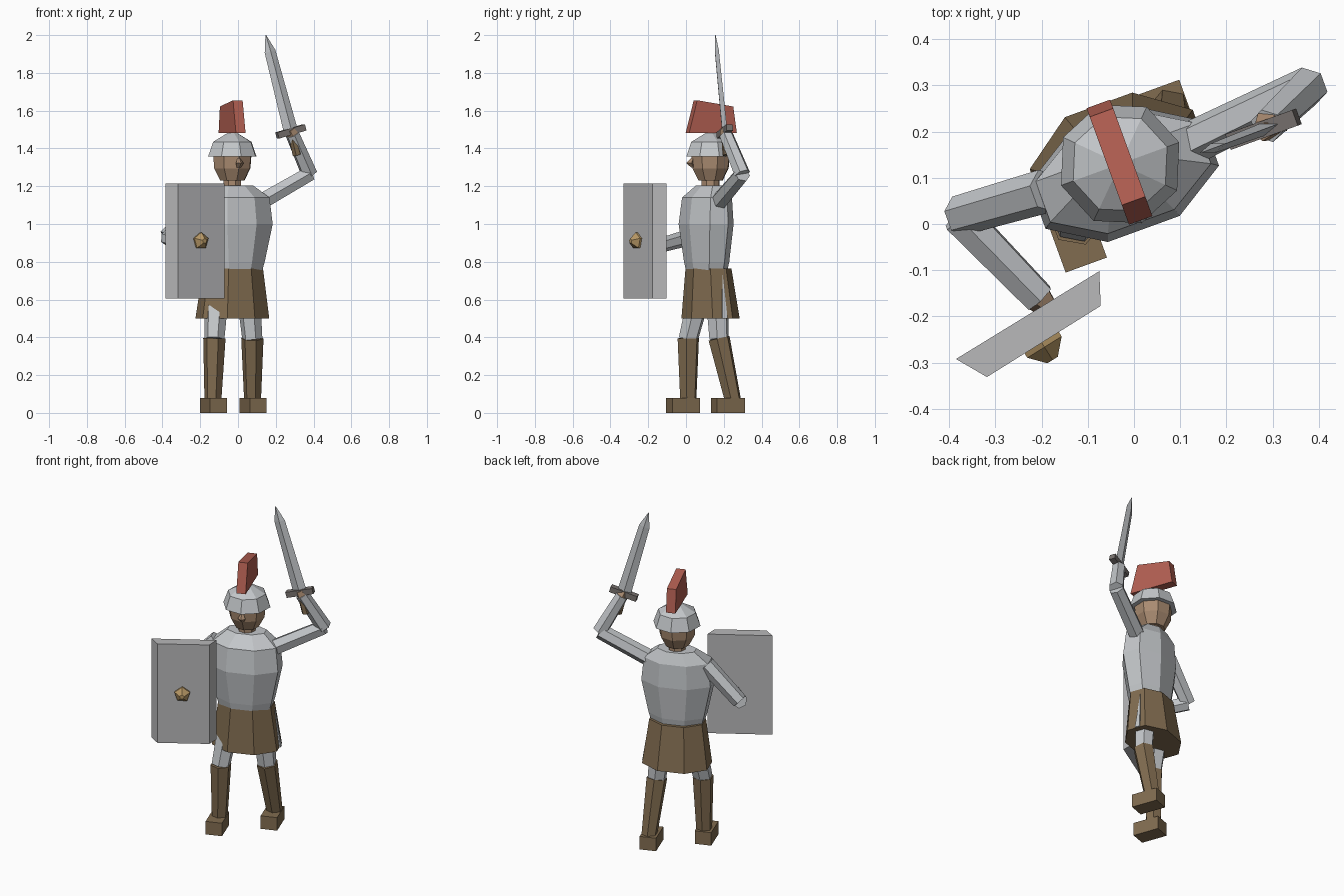
import bpy, bmesh, math
from mathutils import Vector, Matrix

if "Cube" in bpy.data.objects:
    bpy.data.objects.remove(bpy.data.objects["Cube"])

# Colours
def mat(name, r, g, b):
    m = bpy.data.materials.new(name)
    m.diffuse_color = (r, g, b, 1)
    m.use_nodes = True
    m.node_tree.nodes["Principled BSDF"].inputs["Base Color"].default_value = m.diffuse_color
    return m

STEEL = mat("steel", .55, .57, .59)
PLATE = mat("shield grey", .48, .48, .49)
BROWN = mat("leather brown", .22, .15, .08)
SKIN = mat("skin", .40, .26, .165)
RED = mat("crest red", .45, .115, .085)
GOLD = mat("gold", .47, .31, .13)
DARK = mat("dark iron", .19, .17, .16)

# Body frame: the figure is turned 20 degrees; local -y is its front
BODY = Matrix.Translation((-.03, .13, 0)) @ Matrix.Rotation(math.radians(20), 4, 'Z')

def finish(name, bm, m, matrix=None):
    bmesh.ops.recalc_face_normals(bm, faces=bm.faces)
    me = bpy.data.meshes.new(name)
    bm.to_mesh(me)
    bm.free()
    me.materials.append(m)
    if matrix is not None:
        me.transform(matrix)
    ob = bpy.data.objects.new(name, me)
    bpy.context.collection.objects.link(ob)
    return ob

def loft(name, loops, m, matrix=None):
    """Skin a list of equal-length point loops and cap both ends."""
    bm = bmesh.new()
    vs = [[bm.verts.new(p) for p in lp] for lp in loops]
    n = len(vs[0])
    for a, b in zip(vs, vs[1:]):
        for i in range(n):
            j = (i + 1) % n
            bm.faces.new((a[i], a[j], b[j], b[i]))
    bm.faces.new(vs[0])
    bm.faces.new(vs[-1])
    return finish(name, bm, m, matrix)

def turned(name, rings, m, n=8, offset=0.0, matrix=BODY):
    """rings: (z, half width, half depth, shift forward)"""
    loops = []
    for z, a, b, c in rings:
        ang = [2 * math.pi * (i + offset) / n for i in range(n)]
        loops.append([(a * math.cos(t), b * math.sin(t) - c, z) for t in ang])
    return loft(name, loops, m, matrix)

def frame(origin, axis, side=(.94, .342, 0)):
    """Matrix with z along axis and x as near as possible to side."""
    z = Vector(axis).normalized()
    x = Vector(side)
    x = (x - z * x.dot(z)).normalized()
    y = z.cross(x)
    r = Matrix((x, y, z)).transposed().to_4x4()
    return Matrix.Translation(origin) @ r

def limb(name, p, q, r1, r2, m, n=6):
    p, q = Vector(p), Vector(q)
    d = q - p
    return turned(name, [(0, r1, r1, 0), (d.length, r2, r2, 0)], m, n, .5, frame(p, d))

def box(name, size, m, matrix):
    bm = bmesh.new()
    bmesh.ops.create_cube(bm, size=1)
    bmesh.ops.scale(bm, vec=size, verts=bm.verts)
    return finish(name, bm, m, matrix)

# Breastplate and skirt
turned("torso", [(.755, .158, .103, .022), (.80, .172, .112, .022), (1.0, .216, .135, .025),
                 (1.14, .200, .122, .02), (1.205, .115, .070, .0)], STEEL, offset=.5)
turned("skirt", [(.50, .203, .147, 0), (.765, .165, .115, .012)], BROWN, offset=.5)

# Small side slit on the skirt
loft("skirt_side_panel", [[(x + dx, y, z) for x, y, z in
     ((.157, .01, .73), (.191, -.005, .502), (.191, .025, .502))] for dx in (-.004, .004)],
     STEEL, BODY)

# Neck, head, nose
turned("neck", [(1.18, .05, .05, 0), (1.25, .05, .05, 0)], SKIN)
turned("head", [(1.23, .068, .068, 0), (1.295, .102, .102, 0), (1.37, .108, .108, 0)], SKIN)
turned("nose", [(1.30, .012, .010, .10), (1.322, .022, .022, .115), (1.35, .006, .008, .10)],
       SKIN, n=4)

# Helmet and crest
turned("helmet", [(1.358, .136, .136, 0), (1.435, .108, .108, 0), (1.495, .004, .004, 0)], STEEL)
crest = [(-.13, 1.483), (-.085, 1.655), (.118, 1.622), (.138, 1.483)]
loft("crest", [[(x, y, z) for y, z in crest] for x in (-.027, .027)], RED, BODY)

# Legs: hip, knee, ankle, foot centre
for side, hip, knee, ankle, foot in (
        ("left", (.045, .157, .74), (.076, .175, .39), (.077, .25, .06), (.08, .222, .04)),
        ("right", (-.105, .10, .74), (-.125, .012, .39), (-.133, .012, .06), (-.13, -.015, .04))):
    limb(side + "_thigh", hip, knee, .068, .054, STEEL)
    limb(side + "_shin", Vector(knee) + Vector((0, 0, .005)), ankle, .060, .045, BROWN)
    box(side + "_foot", (.095, .157, .08), BROWN,
        Matrix.Translation(foot) @ Matrix.Rotation(math.radians(20), 4, 'Z'))

# Arms: shoulder, elbow, wrist
for side, sh, el, wr in (
        ("left", (.135, .18, 1.125), (.378, .298, 1.265), (.288, .212, 1.475)),
        ("right", (-.19, .072, 1.125), (-.378, .018, .93), (-.205, -.16, .88))):
    limb(side + "_upper_arm", sh, el, .048, .044, STEEL)
    limb(side + "_forearm", el, wr, .044, .038, STEEL)
    d = (Vector(wr) - Vector(el)).normalized()
    limb(side + "_hand", wr, Vector(wr) + d * .03, .034, .024, SKIN, 5)

# Sword: grip, guard, diamond-section blade
blade_axis = Vector((-.133, -.05, .51))
S = frame((.28, .205, 1.49), blade_axis)
turned("sword_grip", [(-.13, .024, .024, 0), (.0, .02, .02, 0)], BROWN, 6, 0, S)
box("sword_guard", (.16, .036, .034), DARK, S)
turned("sword_blade", [(.0, .040, .014, 0), (.44, .031, .011, 0), (.53, .002, .002, 0)],
       STEEL, 4, 0, S)

# Shield with slanted side edges, and its boss
plan = [(-.385, -.292), (-.318, -.331), (-.072, -.177), (-.075, -.102)]
loft("shield", [[(x, y, z) for x, y in plan] for z in (.605, 1.215)], PLATE)
turned("shield_boss", [(-.02, .046, .046, 0), (.012, .046, .046, 0), (.045, .014, .014, 0)],
       GOLD, 5, 0, frame((-.2, -.256, .91), (.531, -.848, 0), (0, 0, 1)))
